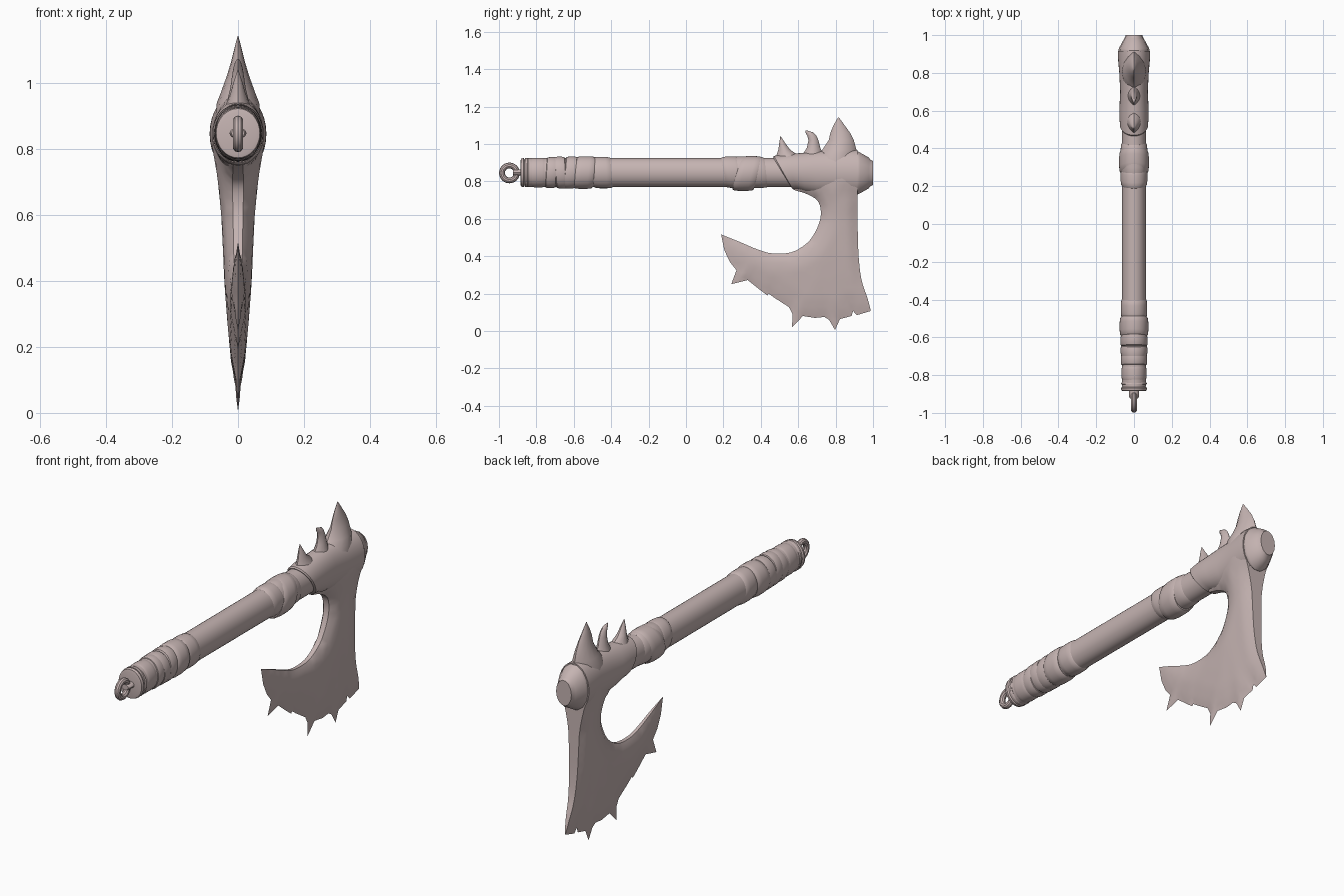
import bpy, bmesh, math
from mathutils import Vector
from mathutils.geometry import delaunay_2d_cdt, intersect_point_line

if "Cube" in bpy.data.objects:
    bpy.data.objects.remove(bpy.data.objects["Cube"])

CZ = 0.847  # handle axis height

# Dull brownish grey for every part
dull = bpy.data.materials.new("dull_brown_grey")
dull.diffuse_color = (.56, .455, .445, 1)
dull.use_nodes = True
dull.node_tree.nodes["Principled BSDF"].inputs["Base Color"].default_value = dull.diffuse_color


def finish(name, bm):
    bmesh.ops.remove_doubles(bm, verts=bm.verts, dist=1e-5)
    bmesh.ops.recalc_face_normals(bm, faces=bm.faces)
    me = bpy.data.meshes.new(name)
    bm.to_mesh(me)
    bm.free()
    me.materials.append(dull)
    ob = bpy.data.objects.new(name, me)
    bpy.context.collection.objects.link(ob)
    bpy.ops.object.select_all(action='DESELECT')
    ob.select_set(True)
    bpy.context.view_layer.objects.active = ob
    bpy.ops.object.shade_smooth_by_angle(angle=math.radians(35))
    return ob


def loft(name, rings):
    """Skin a list of point rings and cap both ends."""
    bm = bmesh.new()
    vs = [[bm.verts.new(p) for p in r] for r in rings]
    n = len(vs[0])
    for a, b in zip(vs, vs[1:]):
        for i in range(n):
            j = (i + 1) % n
            bm.faces.new((a[i], a[j], b[j], b[i]))
    bm.faces.new(vs[0])
    bm.faces.new(vs[-1])
    return finish(name, bm)


def ring_y(y, rx, rz, cz=CZ, tilt=0.0, n=32):
    return [(rx * math.cos(a), y + tilt * math.sin(a), cz + rz * math.sin(a))
            for a in (2 * math.pi * i / n for i in range(n))]


def spike(name, secs, n=16):
    """Upright lens-shaped spike from (z, y_left, y_right, half width) sections."""
    loft(name, [[(w * math.cos(a) * abs(math.cos(a)) ** .6,
                  (y0 + y1) / 2 + (y1 - y0) / 2 * math.sin(a), z)
                 for a in (2 * math.pi * i / n for i in range(n))]
                for z, y0, y1, w in secs])


def smooth_path(pts, steps=4):
    """Catmull-Rom through 2D points."""
    p = [Vector(q) for q in pts]
    p = [2 * p[0] - p[1]] + p + [2 * p[-1] - p[-2]]
    out = []
    for a, b, c, d in zip(p, p[1:], p[2:], p[3:]):
        for k in range(steps):
            t = k / steps
            out.append(0.5 * (2 * b + (c - a) * t + (2 * a - 5 * b + 4 * c - d) * t * t
                              + (3 * b - a - 3 * c + d) * t ** 3))
    return out + [p[-2]]


def path_dist(q, path):
    best = 9
    for a, b in zip(path, path[1:]):
        h, f = intersect_point_line(q, a, b)
        h = Vector(h[:2])
        h = a if f < 0 else b if f > 1 else h
        best = min(best, (q - h).length)
    return best


def lerp_table(x, tab):
    for (x0, y0), (x1, y1) in zip(tab, tab[1:]):
        if x <= x1:
            return y0 + (y1 - y0) * max(0, x - x0) / (x1 - x0)
    return tab[-1][1]


# Handle shaft and butt cap
loft("handle", [ring_y(-0.86, .064, .077), ring_y(0.95, .064, .078)])
loft("butt_cap", [ring_y(y, r, r * 1.13) for y, r in
                  ((-.885, .055), (-.882, .066), (-.868, .069), (-.862, .062), (-.852, .062),
                   (-.846, .069), (-.838, .066))])

# Wrapped grip bands: y start, y end, rx, rz, tilt, height offset
bands = [(-.84, -.74, .066, .079, 0, 0), (-.75, -.69, .070, .083, .005, 0),
         (-.70, -.64, .071, .085, -.006, 0), (-.65, -.585, .072, .086, .007, 0),
         (-.595, -.49, .076, .087, .008, 0), (-.50, -.395, .070, .084, -.006, 0),
         (.20, .30, .071, .084, -.012, .002), (.27, .385, .079, .093, .022, -.005),
         (.26, .43, .072, .085, -.012, .002)]
for i, (a, b, rx, rz, tilt, dz) in enumerate(bands):
    w = b - a
    loft(f"grip_band_{i + 1}",
         [ring_y(a + w * f, rx - d, rz - d, CZ + dz, tilt)
          for f, d in ((0, .009), (.08, .003), (.3, 0), (.7, 0), (.92, .003), (1, .009))])

# Hanging ring and its staple
bm = bmesh.new()
R, r = .040, .0155
loops = [[bm.verts.new((r * math.sin(v), -.944 + (R + r * math.cos(v)) * math.cos(u),
                        CZ - .002 + (R + r * math.cos(v)) * math.sin(u)))
          for v in (2 * math.pi * j / 10 for j in range(10))]
         for u in (2 * math.pi * i / 24 for i in range(24))]
for i in range(24):
    a, b = loops[i], loops[(i + 1) % 24]
    for j in range(10):
        k = (j + 1) % 10
        bm.faces.new((a[j], a[k], b[k], b[j]))
finish("hanging_ring", bm)
loft("ring_staple", [ring_y(-.925, .02, .014, n=12), ring_y(-.915, .026, .017, n=12),
                     ring_y(-.88, .026, .017, n=12)])

# Head socket wrapped round the shaft
loft("head_socket", [ring_y(*s) for s in (
    (.515, .068, .082, .847, -.05), (.52, .074, .089, .847, -.05), (.56, .077, .094, .85, -.04),
    (.62, .077, .104, .846, -.02), (.70, .073, .115, .845, 0), (.80, .078, .12, .845, 0),
    (.88, .085, .124, .845, 0), (.916, .086, .122, .845, 0))])
loft("end_cap", [ring_y(y, rx, rz, .845, 0, 14) for y, rx, rz in (
    (.90, .078, .112), (.918, .082, .118), (.930, .080, .112), (.978, .054, .084),
    (.984, .05, .074), (1.0, .044, .066))])

# Spikes on the back of the head
spike("large_spike", [(.88, .68, .914, .070), (.94, .70, .914, .064), (.97, .73, .911, .052),
                      (1.02, .763, .897, .034), (1.06, .772, .877, .022),
                      (1.10, .789, .848, .012), (1.142, .813, .817, .001)])
spike("hooked_spike", [(.90, .60, .76, .05), (.94, .622, .735, .034), (.98, .646, .718, .024),
                       (1.02, .655, .708, .018), (1.045, .648, .697, .014),
                       (1.062, .638, .68, .009), (1.071, .638, .65, .003)])
spike("small_spike", [(.90, .47, .63, .05), (.94, .484, .60, .034), (.97, .494, .556, .022),
                      (1.0, .498, .534, .014), (1.04, .504, .507, .001)])

# Bearded blade: outline of inner curve, notched cutting edge and back edge
inner = smooth_path([(.56, .85), (.565, .765), (.64, .735), (.70, .70), (.72, .65), (.715, .587),
                     (.68, .51), (.635, .46), (.56, .42), (.46, .415), (.38, .437),
                     (.29, .475), (.188, .516)])
cut = [Vector(p) for p in (
    (.188, .516), (.205, .432), (.235, .368), (.27, .325), (.242, .25), (.33, .272), (.395, .22),
    (.435, .19), (.442, .20), (.475, .176), (.55, .128), (.57, .09), (.567, .02), (.625, .08),
    (.69, .07), (.74, .075), (.765, .06), (.797, .005), (.823, .064), (.885, .08), (.893, .107),
    (.914, .085), (.988, .107))]
back = smooth_path([(.988, .107), (.972, .17), (.94, .267), (.925, .373), (.919, .50),
                    (.916, .70), (.916, .85)])
thickness = [(0, 0), (.03, .009), (.1, .022), (.2, .032), (.3, .040), (.5, .051), (.62, .063),
             (.70, .078), (.75, .084)]
socket_limit = [(.5, .066), (.7, .07), (.8, .075), (.9, .084)]


def half_thickness(q):
    t = lerp_table(path_dist(q, cut), thickness)
    t *= .3 + .7 * min(1, path_dist(q, inner) / .09) ** .5
    rim = lerp_table(q.y, [(.62, .6), (.78, .95)])
    t *= rim + (1 - rim) * min(1, path_dist(q, back) / .05)
    return min(t, lerp_table(q.x, socket_limit))


outline = inner + cut[1:] + back[1:]
closed = outline + outline[:1]
pts = list(outline)
for i in range(32):
    for j in range(34):
        q = Vector((.17 + i * .026 + (j % 2) * .013, j * .026))
        if path_dist(q, closed) > .012:
            pts.append(q)
v2, _, tris, *_ = delaunay_2d_cdt(pts, [], [list(range(len(outline)))], 1, 1e-6)
bm = bmesh.new()
half = [half_thickness(Vector(q)) for q in v2]
sides = [[bm.verts.new((s * t, q[0], q[1])) for q, t in zip(v2, half)] for s in (1, -1)]
directed = {(f[k], f[(k + 1) % 3]) for f in tris for k in range(3)}
for f in tris:
    bm.faces.new([sides[0][k] for k in f])
    bm.faces.new([sides[1][k] for k in reversed(f)])
for a, b in directed:
    if (b, a) not in directed:
        bm.faces.new((sides[0][b], sides[0][a], sides[1][a], sides[1][b]))
bmesh.ops.delete(bm, geom=[v for v in bm.verts if not v.link_faces], context='VERTS')
finish("blade", bm)
